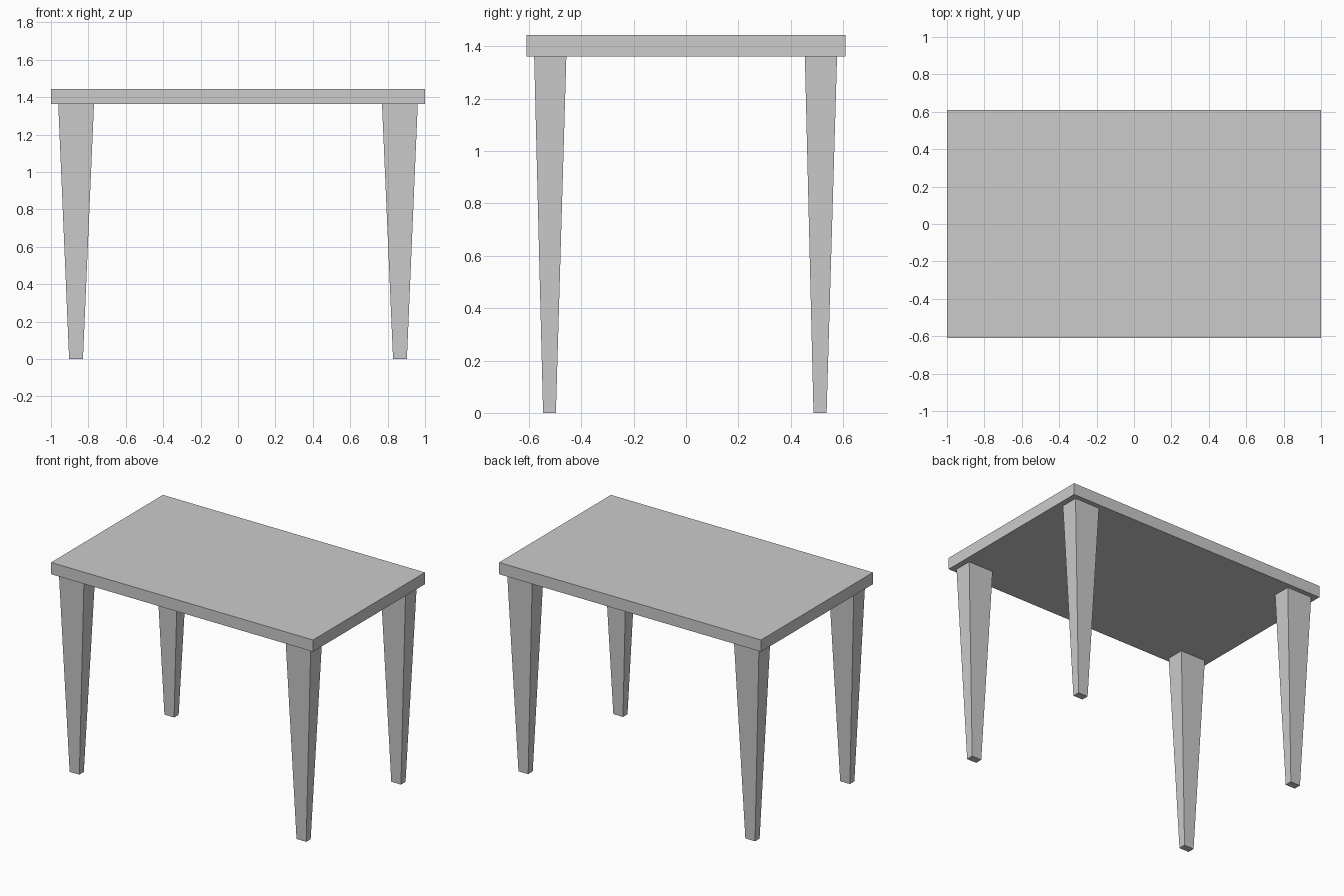
import bpy, bmesh
from mathutils import Vector

if "Cube" in bpy.data.objects:
    bpy.data.objects.remove(bpy.data.objects["Cube"])

TOP_Z, UNDER_Z = 1.443, 1.362


def tapered_box(name, low, high):
    """Box from a low rectangle to a high one, each (x0, x1, y0, y1, z)."""
    bm = bmesh.new()
    bmesh.ops.create_cube(bm, size=2)
    for v in bm.verts:
        x0, x1, y0, y1, z = high if v.co.z > 0 else low
        v.co = Vector((x1 if v.co.x > 0 else x0, y1 if v.co.y > 0 else y0, z))
    mesh = bpy.data.meshes.new(name)
    bm.to_mesh(mesh)
    bm.free()
    obj = bpy.data.objects.new(name, mesh)
    bpy.context.collection.objects.link(obj)
    return obj


# Tabletop slab
tapered_box("tabletop", (-1, 1, -0.61, 0.61, UNDER_Z), (-1, 1, -0.61, 0.61, TOP_Z))

# Tapered legs: y range at foot and at top, each pair mirrored across x
for row, foot_y, head_y in (("front", (-0.546, -0.497), (-0.580, -0.457)),
                            ("back", (0.487, 0.537), (0.454, 0.577))):
    leg = tapered_box(row + "_legs",
                      (0.829, 0.903, *foot_y, 0),
                      (0.770, 0.961, *head_y, UNDER_Z))
    mirror = leg.modifiers.new("mirror", 'MIRROR')
    mirror.use_axis = (True, False, False)
